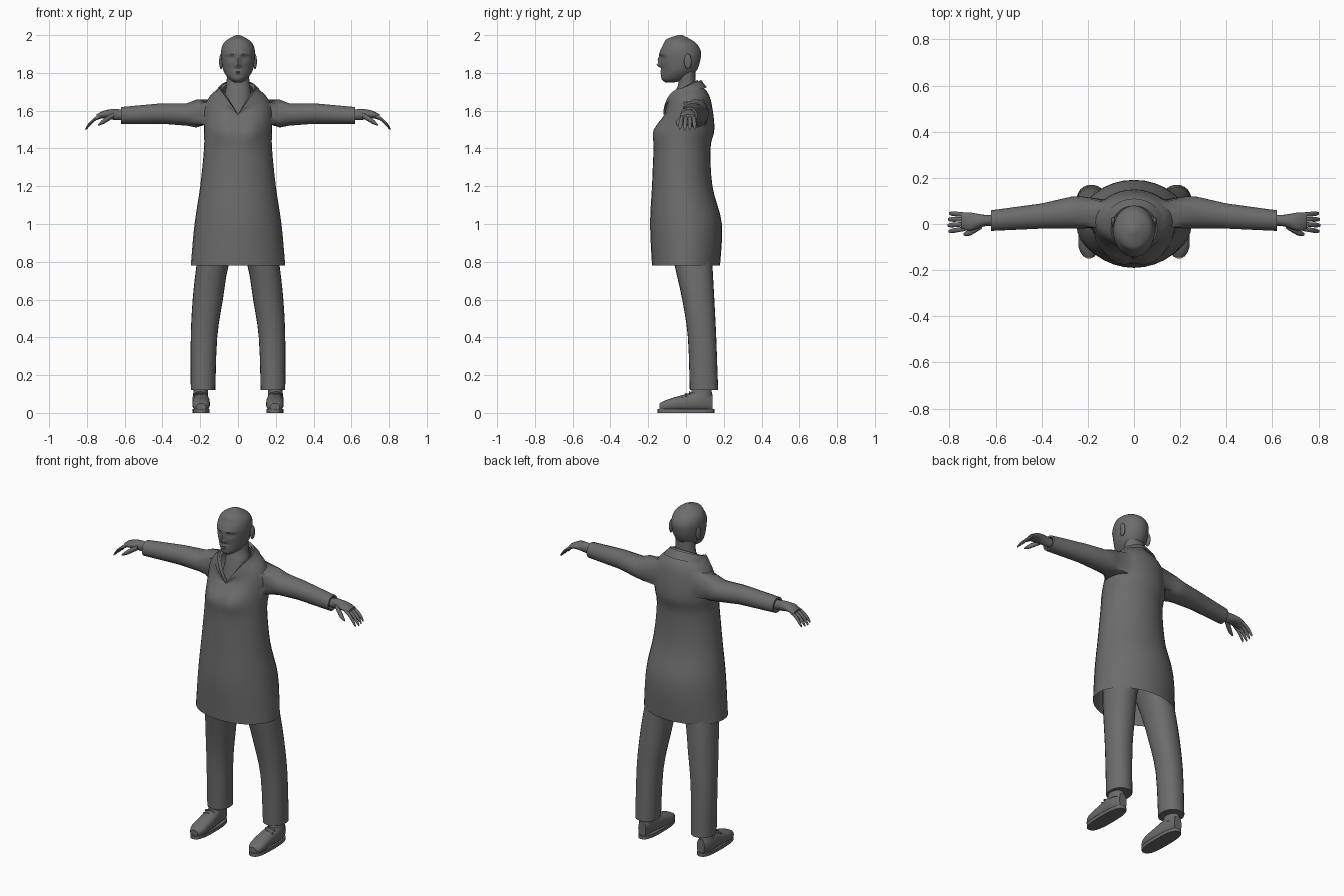
import bpy, bmesh, math
from mathutils import Vector

if "Cube" in bpy.data.objects:
    bpy.data.objects.remove(bpy.data.objects["Cube"])

colour = [.15, .15, .15, 1]
grey = bpy.data.materials.new("dark grey")
grey.use_nodes = True
grey.diffuse_color = colour
grey.node_tree.nodes["Principled BSDF"].inputs["Base Color"].default_value = colour


def refine(rows, steps):
    """Catmull-Rom interpolation between cross-section rows."""
    out = []
    last = len(rows) - 1
    for i in range(last):
        before, start, end, after = (rows[min(max(i + k, 0), last)] for k in (-1, 0, 1, 2))
        for step in range(steps):
            t = step / steps
            row = []
            for a, b, c, d in zip(before, start, end, after):
                slope_in, slope_out = (c - a) / 2, (d - b) / 2
                curve = 3 * (c - b) - 2 * slope_in - slope_out
                twist = 2 * (b - c) + slope_in + slope_out
                row.append(b + t * (slope_in + t * (curve + t * twist)))
            out.append(row)
    return out + [rows[last]]


def place(axis, t, u, v):
    return {"x": (t, u, v), "y": (u, t, v), "z": (u, v, t)}[axis]


def rounded(value, power):
    return math.copysign(abs(value) ** (2 / power), value)


def loft(bm, axis, rows, sides=16, steps=3, power=2, caps=True):
    """Skin rows of (position, u range, v range, optional neckline drop)."""
    rings = []
    for t, u_min, u_max, v_min, v_max, *extra in refine(rows, steps):
        drop = extra[0] if extra else 0
        ring = []
        for j in range(sides):
            angle = math.tau * j / sides
            c, s = math.cos(angle), math.sin(angle)
            u = (u_min + u_max + (u_max - u_min) * rounded(c, power)) / 2
            v = (v_min + v_max + (v_max - v_min) * rounded(s, power)) / 2
            shift = .3 * drop * s if s > 0 else drop * (abs(c) - 1)
            ring.append(bm.verts.new(place(axis, t + shift, u, v)))
        rings.append(ring)
    if caps:
        bm.faces.new(rings[0])
        bm.faces.new(rings[-1])
    return [[bm.faces.new((low[j], low[(j + 1) % sides], high[(j + 1) % sides], high[j]))
             for j in range(sides)] for low, high in zip(rings, rings[1:])]


def centred(rows):
    """Expand rows of (height, half width, ...) to ranges about the middle."""
    return [(height, -half, half, *rest) for height, half, *rest in rows]


def push(bm, x, z, width, height, amount):
    """Sculpt the front surface on both halves with a soft bump along y."""
    for vert in bm.verts:
        if vert.co.y < 0:
            dx = (abs(vert.co.x) - x) / width
            dz = (vert.co.z - z) / height
            vert.co.y += amount * math.exp(-dx * dx - dz * dz)


def finish(name, bm, mirror=False):
    bmesh.ops.recalc_face_normals(bm, faces=bm.faces)
    mesh = bpy.data.meshes.new(name)
    bm.to_mesh(mesh)
    bm.free()
    mesh.materials.append(grey)
    part = bpy.data.objects.new(name, mesh)
    bpy.context.collection.objects.link(part)
    bpy.ops.object.select_all(action="DESELECT")
    part.select_set(True)
    bpy.context.view_layer.objects.active = part
    bpy.ops.object.shade_smooth_by_angle(angle=math.radians(50))
    if mirror:
        modifier = part.modifiers.new("Mirror", "MIRROR")
        modifier.use_mirror_merge = False


def build(name, axis, rows, mirror=False, **options):
    bm = bmesh.new()
    loft(bm, axis, rows, **options)
    finish(name, bm, mirror)


# Coat body, open at the hem, with a V neckline and a soft bust
bm = bmesh.new()
grid = loft(bm, "z", centred([
    (.78, .25, -.18, .18, 0), (1, .23, -.19, .19, 0), (1.2, .2, -.18, .14, 0),
    (1.4, .18, -.17, .13, 0), (1.5, .18, -.15, .15, 0), (1.6, .18, -.12, .14, .04),
    (1.66, .16, -.11, .12, .09), (1.7, .12, -.11, .08, .12), (1.72, .09, -.1, .06, .14),
]), sides=32, steps=4, caps=False)
push(bm, .07, 1.49, .07, .06, -.03)

# Sleeves grown out of armholes cut in the coat, with the cuff turned inside
sleeve = [(.22, -.02, .12, 1.51, 1.66), (.27, -.02, .12, 1.52, 1.64), (.4, -.02, .09, 1.53, 1.64),
          (.62, -.03, .06, 1.53, 1.62), (.62, -.02, .05, 1.54, 1.61), (.6, -.02, .05, 1.54, 1.61)]
for side in (1, -1):
    hole = [grid[row][j if side > 0 else 15 - j] for row in range(17, 23) for j in range(-1, 4)]
    inside = set(hole)
    rim = {v for face in hole for v in face.verts if any(f not in inside for f in v.link_faces)}
    middle = sum((v.co for v in rim), Vector()) / len(rim)
    turn = {v: math.atan2(v.co.z - middle.z, v.co.y - middle.y) for v in rim}
    ring = sorted(rim, key=turn.get)
    angles = [turn[v] for v in ring]
    bmesh.ops.delete(bm, geom=hole, context="FACES")
    for x, back, front, low, high in sleeve:
        following = [bm.verts.new((side * x,
                                   (back + front + (front - back) * math.cos(a)) / 2,
                                   (low + high + (high - low) * math.sin(a)) / 2))
                     for a in angles]
        for k in range(len(ring)):
            bm.faces.new((ring[k - 1], ring[k], following[k], following[k - 1]))
        ring = following
finish("coat", bm)

# Folded collar from the nape down to the point of the neckline
build("collar", "z", centred([(1.69, .13, -.12, .11, .11), (1.72, .1, -.12, .08, .14),
                              (1.71, .08, -.1, .06, .13)]), sides=32, steps=1, caps=False)

# Neck and upper chest
build("neck", "z", centred([(1.54, .09, -.1, .08), (1.69, .07, -.06, .06),
                            (1.75, .06, -.04, .05), (1.84, .06, -.05, .05)]), sides=24)

# Head with sculpted face
bm = bmesh.new()
loft(bm, "z", centred([(1.75, .02, -.11, -.06), (1.77, .05, -.13, .01), (1.82, .08, -.13, .06),
                       (1.9, .09, -.14, .08), (1.95, .08, -.12, .06), (1.98, .05, -.1, .02),
                       (2, .01, -.04, -.02)]), sides=64, steps=10)
for x, z, width, height, amount in [
        (.035, 1.88, .02, .013, .013),     # eye sockets
        (.035, 1.88, .013, .007, -.006),   # eyeballs
        (.035, 1.9, .03, .007, -.005),     # brows
        (0, 1.865, .01, .02, -.013),       # nose bridge
        (0, 1.84, .014, .01, -.02),        # nose tip
        (0, 1.803, .02, .01, -.01),        # lips
        (0, 1.803, .02, .003, .008)]:      # mouth line
    push(bm, x, z, width, height, amount)
finish("head", bm)

# Ears
bm = bmesh.new()
bmesh.ops.create_uvsphere(bm, u_segments=16, v_segments=10, radius=1)
bmesh.ops.scale(bm, vec=(.01, .02, .04), verts=bm.verts)
bmesh.ops.translate(bm, vec=(.09, .01, 1.86), verts=bm.verts)
finish("ears", bm, mirror=True)

# Hands: palm, thumb and four fingers that spread and curl down
bm = bmesh.new()
loft(bm, "x", [(.6, -.01, .04, 1.55, 1.6), (.65, -.01, .04, 1.55, 1.61),
               (.71, -.03, .05, 1.56, 1.6), (.75, -.02, .05, 1.55, 1.58)])
loft(bm, "x", [(.66, -.02, .01, 1.56, 1.59), (.71, -.05, -.02, 1.53, 1.56),
               (.74, -.05, -.04, 1.52, 1.53)], sides=10)
for finger in range(4):
    length = .08 - .005 * abs(finger - 1.3)
    for_side = .02 * (finger - 1)
    rows = []
    for bend in (0, .4, .8, 1):
        x = .73 + length * bend
        y = for_side + .006 * (finger - 2) * bend
        z = 1.57 - length * (.3 * bend + .6 * bend * bend)
        radius = .01 if bend < 1 else .005
        rows.append((x, y - radius, y + radius, z - radius, z + radius))
    loft(bm, "x", rows, sides=8)
finish("hands", bm, mirror=True)

# Trouser legs
build("trousers", "z", [(.12, .12, .25, .02, .17), (.4, .11, .25, .01, .16),
                        (.6, .08, .24, -.02, .15), (.78, .05, .22, -.06, .14),
                        (.98, -.02, .19, -.1, .13)], mirror=True, sides=24, power=2.2)

# Shoes: upper, sole and ankle
build("shoe_uppers", "y", [(-.14, .17, .22, .01, .05), (-.1, .15, .24, .01, .07),
                           (0, .15, .24, .01, .1), (.08, .16, .24, .01, .12),
                           (.14, .17, .22, .01, .1)], mirror=True, sides=20, power=2.4)
outline = (.15, .24, -.15, .15)
build("shoe_soles", "z", [(0, *outline), (.02, *outline)],
      mirror=True, sides=28, steps=1, power=2.7)
build("ankles", "z", [(.08, .16, .24, .02, .14), (.16, .16, .23, .04, .13)], mirror=True)

# Laces arched over each shoe
bm = bmesh.new()
for lace in range(4):
    y = .02 * (lace - 2)
    z = .1 + y / 2
    loft(bm, "x", [(x, y - .005, y + .005, z - sag - .005, z - sag + .005)
                   for x, sag in ((.17, .01), (.2, 0), (.23, .01))], sides=8)
finish("laces", bm, mirror=True)
